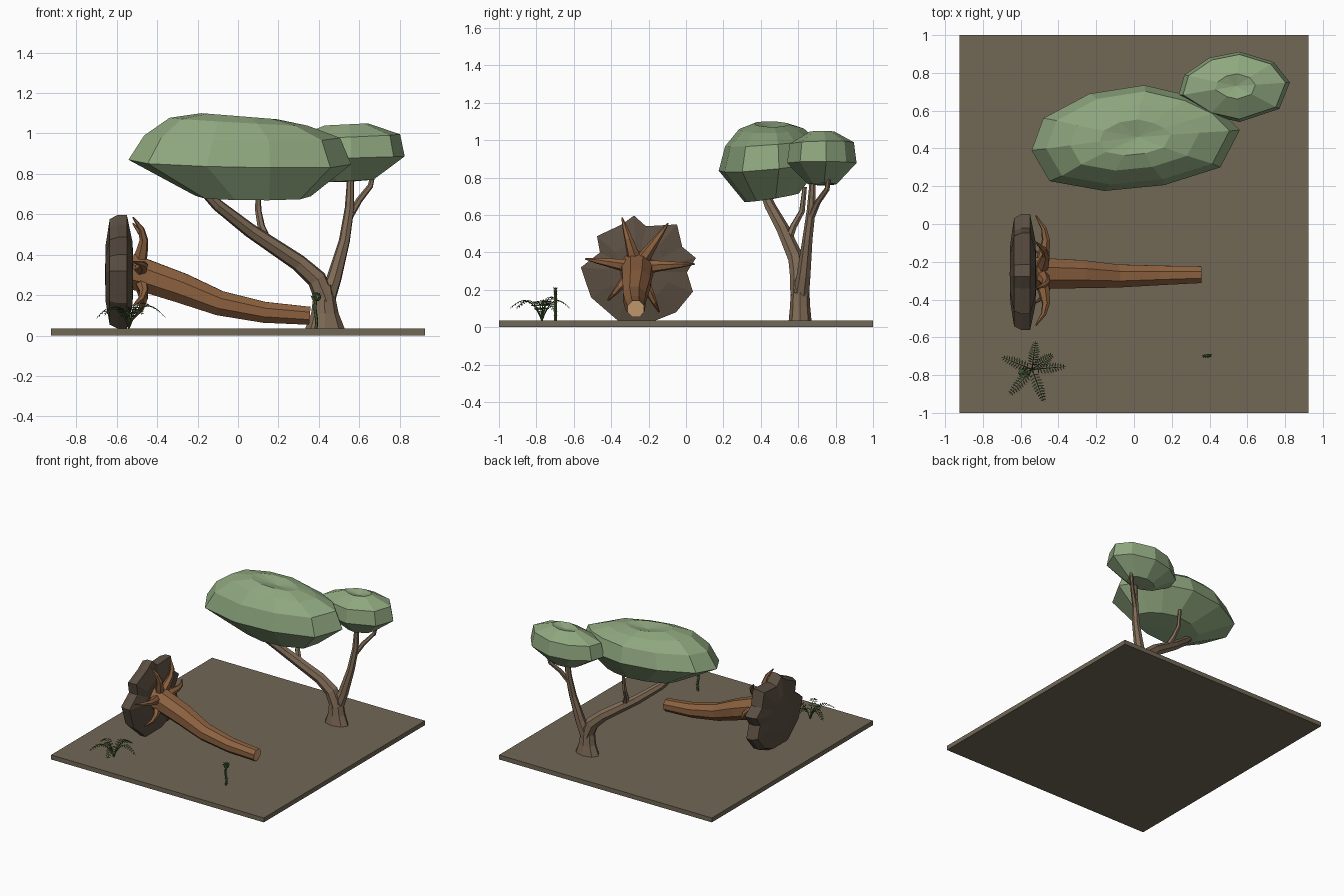
import bpy, bmesh, math
from mathutils import Vector

if "Cube" in bpy.data.objects:
    bpy.data.objects.remove(bpy.data.objects["Cube"])


def mat(name, r, g, b):
    m = bpy.data.materials.new(name)
    m.diffuse_color = [(c / 255) ** 2.2 for c in (r, g, b)] + [1]
    m.use_nodes = True
    m.node_tree.nodes["Principled BSDF"].inputs["Base Color"].default_value = m.diffuse_color
    return m


SOIL = mat("soil", 112, 103, 86)
DIRT = mat("root_dirt", 92, 80, 68)
BARK = mat("bark", 128, 108, 88)
LOG = mat("log_bark", 140, 98, 66)
CUT = mat("cut_wood", 196, 154, 112)
LEAF = mat("canopy_green", 142, 166, 126)
FERN = mat("fern_green", 74, 98, 58)


def finish(bm, name, *mats):
    bmesh.ops.recalc_face_normals(bm, faces=bm.faces)
    me = bpy.data.meshes.new(name)
    bm.to_mesh(me)
    bm.free()
    for m in mats:
        me.materials.append(m)
    ob = bpy.data.objects.new(name, me)
    bpy.context.collection.objects.link(ob)
    return ob


def loft(bm, rings, start=None, end=None):
    """Skin closed rings; cap with a fan to a point, or an n-gon. Returns end cap faces."""
    vr = [[bm.verts.new(p) for p in r] for r in rings]
    n = len(vr[0])
    for a, b in zip(vr, vr[1:]):
        for i in range(n):
            bm.faces.new((a[i], a[(i + 1) % n], b[(i + 1) % n], b[i]))
    last = []
    for ring, tip in ((vr[0], start), (vr[-1], end)):
        if tip is None:
            last = [bm.faces.new(ring)]
        else:
            c = bm.verts.new(tip)
            last = [bm.faces.new((ring[i], ring[(i + 1) % n], c)) for i in range(n)]
    return last


def tube(bm, pts, radii, sides=7):
    pts = [Vector(p) for p in pts]
    side = None
    rings = []
    for i, p in enumerate(pts):
        t = (pts[min(i + 1, len(pts) - 1)] - pts[max(i - 1, 0)]).normalized()
        if side is None:
            side = t.orthogonal()
        side = (side - t * side.dot(t)).normalized()
        up = t.cross(side)
        rings.append([p + radii[i] * (side * math.cos(a) + up * math.sin(a))
                      for a in (math.tau * (k + .5) / sides for k in range(sides))])
    return loft(bm, rings)


# Ground slab
bm = bmesh.new()
bmesh.ops.create_cube(bm, size=1)
bmesh.ops.scale(bm, vec=(1.85, 2, .035), verts=bm.verts)
bmesh.ops.translate(bm, vec=(0, 0, .0175), verts=bm.verts)
finish(bm, "ground", SOIL)

# Fallen log with pale cut end
bm = bmesh.new()
cut = tube(bm, [(-.54, -.262, .32), (-.44, -.262, .29), (-.28, -.265, .235), (-.09, -.275, .16),
                (.13, -.272, .115), (.355, -.268, .098)], [.095, .086, .08, .066, .056, .048], 8)
for f in cut:
    f.material_index = 1
finish(bm, "fallen_log", LOG, CUT)

# Roots splaying over the root plate
bm = bmesh.new()
hub = Vector((0, -.262, .32))
for y, z in ((-.342, .585), (-.096, .555), (-.537, .365), (.045, .338), (-.417, .145), (-.144, .082)):
    d = Vector((0, y, z)) - hub
    xs = (-.49, -.475, -.466, -.478, -.52)
    tube(bm, [hub + d * k + Vector((x, 0, 0)) for k, x in zip((.15, .38, .58, .78, 1), xs)],
         [.038, .03, .022, .015, .004], 6)
finish(bm, "log_roots", LOG)

# Ragged root plate, outline in y, z
outline = [(-.278, .597), (-.214, .54), (-.048, .55), (-.02, .43), (.053, .37), (.005, .294),
           (.037, .19), (-.053, .08), (-.166, .035), (-.364, .035), (-.508, .16), (-.562, .32),
           (-.46, .40), (-.476, .487), (-.342, .55)]
cy, cz = -.265, .30


def plate_ring(x, s):
    return [(x, cy + (y - cy) * s, max(.034, cz + (z - cz) * s)) for y, z in outline]


bm = bmesh.new()
loft(bm, [plate_ring(-.655, .5), plate_ring(-.635, .93), plate_ring(-.595, 1), plate_ring(-.55, 1),
          plate_ring(-.522, .55)], (-.658, cy, cz), (-.515, cy, cz))
finish(bm, "root_plate", DIRT)

# Standing tree: flared trunk, two limbs, two twigs
bm = bmesh.new()
base = [[(cx + rx * math.cos(a), .61 + ry * math.sin(a), z)
         for a in (math.tau * k / 8 for k in range(8))]
        for cx, rx, ry, z in ((.43, .098, .061, .034), (.43, .068, .054, .11), (.427, .055, .05, .19),
                              (.42, .05, .045, .25))]
loft(bm, base)
tube(bm, [(.435, .61, .17), (.39, .605, .28), (.30, .59, .36), (.06, .52, .52), (-.10, .45, .645),
          (-.22, .40, .77)], [.052, .05, .043, .036, .03, .02])
tube(bm, [(.435, .615, .17), (.475, .63, .28), (.527, .65, .47), (.552, .67, .63), (.558, .68, .82)],
     [.046, .038, .028, .024, .015])
tube(bm, [(.15, .545, .46), (.115, .575, .54), (.10, .62, .62), (.10, .635, .75)],
     [.022, .019, .016, .012], 6)
tube(bm, [(.545, .665, .58), (.60, .705, .67), (.655, .755, .74), (.68, .77, .85)],
     [.02, .016, .014, .01], 6)
finish(bm, "tree_trunk", BARK)


# Canopies: top outline lofted through (scale, z, x shift, slope x, slope y) rings
def canopy(name, line, c, rings, low, high):
    def ring(s, z, dx, sx, sy):
        return [(c[0] + dx + (x - c[0]) * s, c[1] + (y - c[1]) * s,
                 z + sx * (x - c[0]) * s + sy * (y - c[1]) * s) for x, y in line]
    bm = bmesh.new()
    loft(bm, [ring(*r) for r in rings], (*c, low), (*c, high))
    finish(bm, name, LEAF)


canopy("large_canopy",
       [(-.542, .39), (-.48, .56), (-.235, .69), (.055, .735), (.29, .68), (.46, .60), (.56, .497),
        (.457, .30), (.16, .206), (-.156, .175), (-.447, .227)], (.02, .46),
       [(.52, .692, .06, -.02, .16), (1, .86, 0, -.03, .1), (.88, .985, .01, -.02, .08),
        (.62, 1.058, -.01, -.06, .03), (.34, 1.085, -.01, -.08, 0)], .685, 1.062)
canopy("small_canopy",
       [(.235, .68), (.267, .79), (.40, .88), (.56, .912), (.74, .857), (.825, .75), (.77, .61),
        (.56, .54), (.40, .577)], (.54, .73),
       [(.42, .765, .01, .05, 0), (1, .878, 0, .03, 0), (.92, .985, 0, .04, .02),
        (.36, 1.045, 0, .05, 0)], .76, 1.025)


# Fern fronds: arching stem with paired leaflets
def leaflet(bm, p, d, side, length, width):
    bm.faces.new([bm.verts.new(q) for q in (p, p + side * length * .5 + d * width,
                                            p + side * length, p + side * length * .5 - d * width)])


def frond(bm, root, tip, height, n=13, leaf=.034):
    root, tip = Vector(root), Vector(tip)
    pts = []
    for i in range(n):
        t = i / (n - 1)
        p = root.lerp(tip, t)
        p.z += height * 4 * t * (1 - t) * (1.25 - .5 * t)
        pts.append(p)
    tube(bm, pts, [.0035 - .0025 * i / n for i in range(n)], 4)
    for i in range(2, n - 1):
        d = (pts[i + 1] - pts[i]).normalized()
        s = d.cross(Vector((0, 0, 1))).normalized()
        k = leaf * math.sin(math.pi * (.2 + .75 * i / n))
        for sg in (-1, 1):
            leaflet(bm, pts[i], d, (s * sg + d * .35 - Vector((0, 0, .15))).normalized(), k, .005)


bm = bmesh.new()
root = (-.54, -.77, .035)
for x, y, z, h in ((-.52, -.62, .10, .075), (-.70, -.705, .085, .08), (-.36, -.755, .09, .085),
                   (-.475, -.942, .10, .075), (-.66, -.905, .10, .075), (-.43, -.69, .14, .07),
                   (-.61, -.80, .13, .05)):
    frond(bm, root, (x, y, z), h)
finish(bm, "fern", FERN)

# Young curled fern shoot
bm = bmesh.new()
pts = [Vector((.385 + .004 * math.sin(i), -.698, .034 + .022 * i)) for i in range(7)]
for i in range(12):
    a = math.pi - i * .7
    r = .021 - .0012 * i
    pts.append(Vector((.39 + r * math.cos(a), -.698, .188 + r * math.sin(a))))
tube(bm, pts, [.008] * 7 + [.007 - .0003 * i for i in range(12)], 5)
for i in range(1, 16):
    d = (pts[i + 1] - pts[i]).normalized()
    for sg in (-1, 1):
        leaflet(bm, pts[i], d, Vector((.5 * sg, .6 * sg, .5)).normalized(), .017, .004)
finish(bm, "curled_shoot", FERN)
